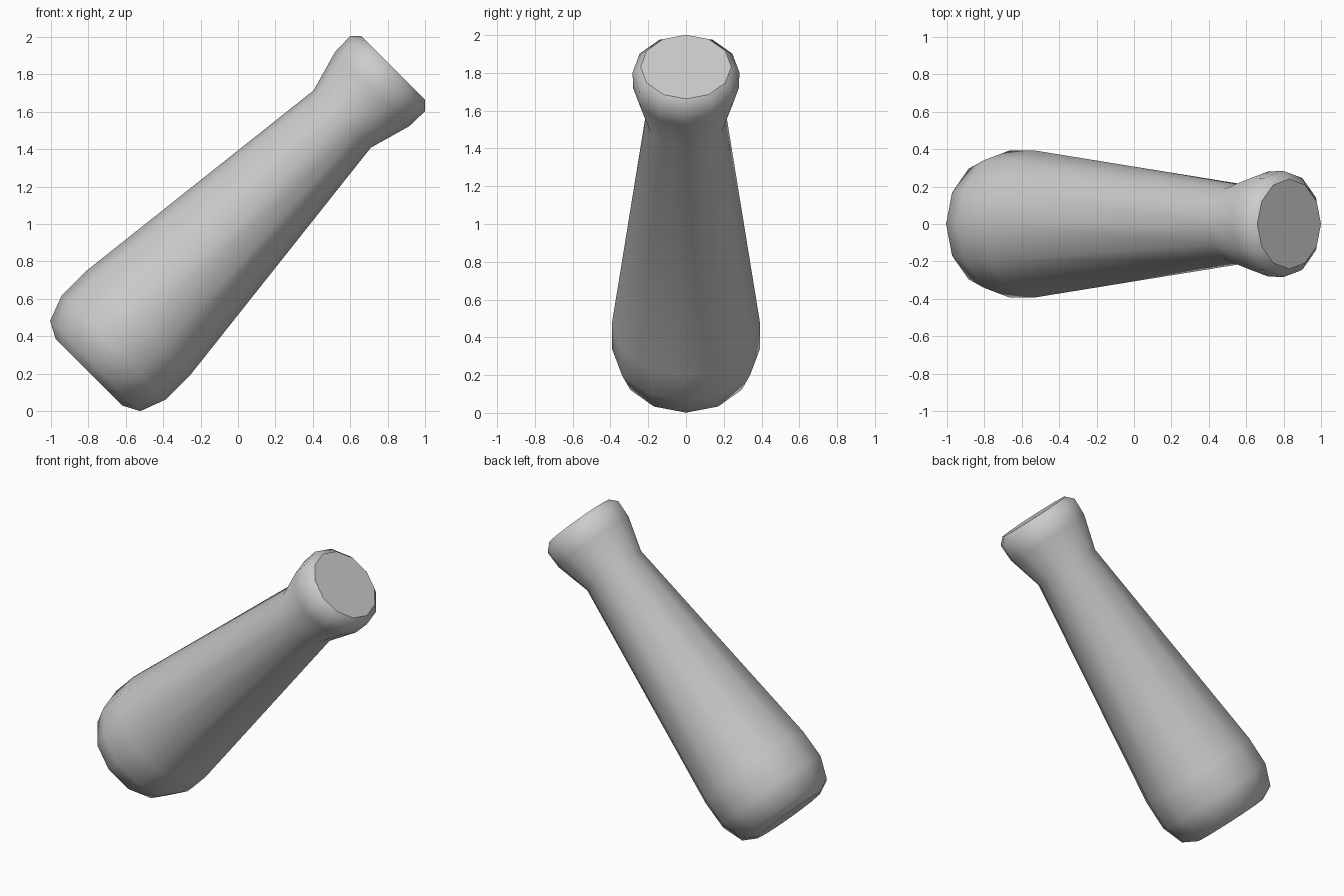
import bpy, bmesh, math
from mathutils import Matrix

if "Cube" in bpy.data.objects:
    bpy.data.objects.remove(bpy.data.objects["Cube"])

SIDES = 12
# (distance along the axis, radius) from the wide butt to the flared end
PROFILE = [(-0.414, 0.252), (-0.368, 0.34), (-0.23, 0.392), (-0.038, 0.392),
           (1.496, 0.216), (1.722, 0.28), (1.838, 0.283), (1.881, 0.24)]

grey = bpy.data.materials.new("light grey")
grey.diffuse_color = (0.6, 0.6, 0.6, 1)
grey.use_nodes = True
grey.node_tree.nodes["Principled BSDF"].inputs["Base Color"].default_value = grey.diffuse_color

# Turned handle body: rings joined along the axis
bm = bmesh.new()
rings = []
for s, r in PROFILE:
    rings.append([bm.verts.new((r * math.cos(a), r * math.sin(a), s))
                  for a in (2 * math.pi * i / SIDES for i in range(SIDES))])
for lower, upper in zip(rings, rings[1:]):
    for i in range(SIDES):
        j = (i + 1) % SIDES
        bm.faces.new((lower[i], lower[j], upper[j], upper[i])).smooth = True

# Flat end caps with crisp rims
for cap in (bm.faces.new(rings[0][::-1]), bm.faces.new(rings[-1])):
    cap.smooth = False
    for e in cap.edges:
        e.smooth = False

# Lean the axis 45 degrees towards +x
off = 0.71 / math.sqrt(2)
bm.transform(Matrix.Translation((-off, 0, off)) @ Matrix.Rotation(math.radians(45), 4, 'Y'))
mesh = bpy.data.meshes.new("handle")
bm.to_mesh(mesh)
bm.free()
mesh.materials.append(grey)
handle = bpy.data.objects.new("handle", mesh)
bpy.context.collection.objects.link(handle)
